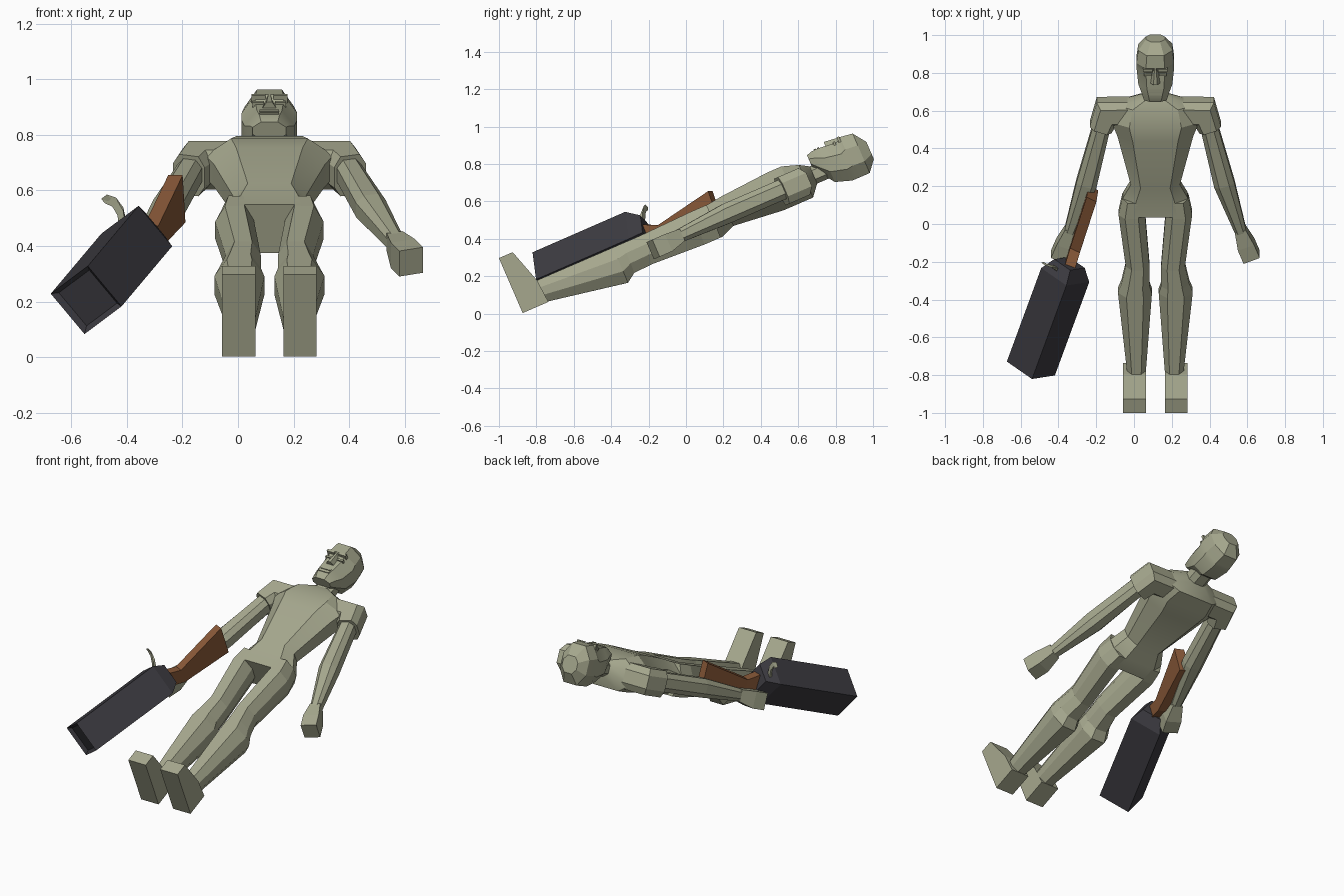
import bpy, bmesh, math
from mathutils import Vector, Matrix

cube = bpy.data.objects.get("Cube")
if cube:
    bpy.data.objects.remove(cube)


def make_material(name, red, green, blue):
    material = bpy.data.materials.new(name)
    material.use_nodes = True
    color = (red, green, blue, 1)
    material.diffuse_color = color
    shader = material.node_tree.nodes["Principled BSDF"]
    shader.inputs["Base Color"].default_value = color
    return material


STONE = make_material("olive_stone", .38, .39, .27)
WOOD = make_material("brown_wood", .25, .1, .04)
METAL = make_material("dark_metal", .045, .043, .052)

# Leaning body frame: local x is sideways, y toward the head, z toward the chest
LEAN = Matrix.Translation((.113, 0, 0)) @ Matrix.Rotation(math.radians(23.4), 4, "X")
UPRIGHT = Matrix.Identity(4)
SQUARE = ((1, 1), (-1, 1), (-1, -1), (1, -1))


def octagon(front, side):
    """Box outline with cut corners."""
    half = [(front, 1), (-front, 1), (-1, side), (-1, -side)]
    return half + [(-across, -deep) for across, deep in half]


def add_object(name, bm, material, frame=LEAN, mirror=False, smooth=None):
    bmesh.ops.recalc_face_normals(bm, faces=bm.faces[:])
    mesh = bpy.data.meshes.new(name)
    bm.to_mesh(mesh)
    bm.free()
    mesh.materials.append(material)
    part = bpy.data.objects.new(name, mesh)
    bpy.context.collection.objects.link(part)
    part.matrix_world = frame
    if mirror:
        part.modifiers.new("Mirror", "MIRROR")
    if smooth:
        bpy.ops.object.select_all(action="DESELECT")
        part.select_set(True)
        bpy.context.view_layer.objects.active = part
        bpy.ops.object.shade_smooth_by_angle(angle=math.radians(smooth))


def skin(rings):
    """Bridge matching rings of points and cap both ends."""
    bm = bmesh.new()
    rows = [[bm.verts.new(point) for point in ring] for ring in rings]
    for lower, upper in zip(rows, rows[1:]):
        for i in range(len(lower)):
            bm.faces.new((lower[i - 1], lower[i], upper[i], upper[i - 1]))
    bm.faces.new(rows[0])
    bm.faces.new(rows[-1])
    return bm


def sweep(centers, outline, across, deep):
    """Place the outline at each center, spanned by two half-size vectors."""
    return skin([[center + side * u + depth * v for u, v in outline]
                 for center, side, depth in zip(centers, across, deep)])


def section(x, y, half, back=.3, front=.49):
    return Vector((x, y, (back + front) / 2)), half, (front - back) / 2


def loft(name, sections, outline, **options):
    """Sweep sections along their path, each square to the path's direction."""
    centers = [center for center, half, depth in sections]
    across, deep = [], []
    for i, (center, half, depth) in enumerate(sections):
        steps = [b - a for a, b in zip(centers, centers[1:])][max(i - 1, 0):i + 1]
        flat = [Vector((step.x, step.y, 0)).normalized() for step in steps]
        heading = sum(flat, Vector()).normalized()
        across.append(Vector((-heading.y, heading.x, 0)) * half)
        deep.append(Vector((0, 0, depth)))
    add_object(name, sweep(centers, outline, across, deep), STONE, **options)


def block(name, center, size, mirror=False):
    bm = bmesh.new()
    bmesh.ops.create_cube(bm, size=1)
    bmesh.ops.scale(bm, verts=bm.verts, vec=size)
    bmesh.ops.translate(bm, verts=bm.verts, vec=center)
    add_object(name, bm, STONE, mirror=mirror)


# Torso from hips to collar, then the neck
loft("torso", [
    section(0, .25, .19),
    section(0, .34, .17),
    section(0, .42, .13, back=.33, front=.5),
    section(0, .7, .2, front=.52),
    section(0, .78, .23, front=.52),
    section(0, .87, .2),
    section(0, .92, .07, back=.36, front=.46),
], octagon(front=.6, side=.4), smooth=30)
loft("neck", [section(0, y, .06, back=.36, front=.46) for y in (.88, 1.02)],
     octagon(front=.5, side=.5), smooth=30)

# Head from chin to crown, hollowed at the eyes
loft("head", [
    section(0, .93, .06, back=.45, front=.52),
    section(0, .96, .07, back=.4, front=.53),
    section(0, 1.01, .09, back=.33, front=.53),
    section(0, 1.1, .1, front=.52),
    section(0, 1.13, .1, front=.54),
    section(0, 1.2, .09, front=.53),
    section(0, 1.25, .05, back=.36, front=.46),
], octagon(front=.5, side=.4), smooth=20)

# Face features
loft("nose", [
    section(0, 1.04, .026, back=.5, front=.55),
    section(0, 1.13, .01, back=.5, front=.54),
], octagon(front=.4, side=0))
block("brow", center=(.04, 1.12, .53), size=(.05, .014, .03), mirror=True)
block("eye", center=(.04, 1.09, .52), size=(.04, .012, .02), mirror=True)
for lip, height in (("upper_lip", 1), ("lower_lip", .98)):
    block(lip, center=(0, height, .525), size=(.07, .012, .02))

# Short sleeves, arms and block hands
sleeve_depth = dict(back=.32, front=.475)
loft("sleeve", [
    section(.14, .82, .07, **sleeve_depth),
    section(.26, .82, .085, **sleeve_depth),
    section(.29, .73, .06, **sleeve_depth),
], octagon(front=.6, side=.5), mirror=True)
arm_depth = dict(back=.35, front=.46)
loft("arm", [
    section(.275, .78, .045, **arm_depth),
    section(.365, .41, .055, **arm_depth),
    section(.455, .12, .03, back=.36, front=.43),
], octagon(front=.5, side=.5), mirror=True)
hand_depth = dict(back=.335, front=.435)
loft("hand", [
    section(.45, .14, .03, back=.36, front=.43),
    section(.48, .05, .046, **hand_depth),
    section(.51, -.025, .046, **hand_depth),
], SQUARE, mirror=True)

# Legs from hip through thigh and knee to ankle
loft("leg", [
    section(.12, .33, .055),
    section(.125, .24, .07),
    section(.094, -.06, .063, back=.315, front=.48),
    section(.105, -.17, .075, back=.31, front=.48),
    section(.108, -.22, .09, back=.275, front=.48),
    section(.1, -.66, .05, back=.355, front=.48),
], octagon(front=.5, side=.35), mirror=True)

# Feet: a side profile pushed across their width
foot_profile = [(-.8, .67), (-.72, .67), (-.66, .48), (-.65, .35), (-.8, .35)]
add_object("foot", skin([[(x, y, z) for y, z in foot_profile] for x in (.05, .17)]),
           STONE, mirror=True)

# Weapon body: a square bar with tapered rear and recessed muzzle
aim = Vector((.32, .87, .38)).normalized()
side = aim.cross(Vector((-.63, -.08, .77))).normalized()
top = side.cross(aim)
muzzle = Vector((-.546, -.765, .206))
stations = {0: .095, .57: .095, .64: .06}
bm = sweep([muzzle + aim * distance for distance in stations], SQUARE,
           [side * half for half in stations.values()],
           [top * half for half in stations.values()])
bmesh.ops.recalc_face_normals(bm, faces=bm.faces[:])
mouth = min(bm.faces, key=lambda face: face.calc_center_median().dot(aim))
bmesh.ops.inset_region(bm, faces=[mouth], thickness=.024)
bmesh.ops.translate(bm, verts=mouth.verts[:], vec=aim * .02)
add_object("weapon_body", bm, METAL, frame=UPRIGHT)

# Bent wooden grip that deepens into the stock
bends = [Vector((-.34, -.225, .435)), Vector((-.31, -.125, .43)), Vector((-.22, .16, .57))]
stock_side = Vector((.026, -.012, 0))
stock_drop = Vector((.005, .03, -.085))
add_object("stock", sweep(bends, SQUARE, [stock_side] * len(bends),
                          [stock_drop * grow for grow in (.5, .5, 1)]),
           WOOD, frame=UPRIGHT)

# Curved hammer lever: a quarter arc rising from the rear of the weapon
hinge = Vector((-.415, -.235, .48))
arc = [math.radians(angle) for angle in range(0, 91, 30)]
lever = [hinge + Vector((-.06, .025, 0)) * (1 - math.cos(a))
         + Vector((0, 0, .09)) * math.sin(a) for a in arc]
thickness = [(top * math.sin(a) + aim * math.cos(a)) * .01 for a in arc]
add_object("hammer", sweep(lever, SQUARE, [side * .015] * len(arc), thickness),
           STONE, frame=UPRIGHT)
